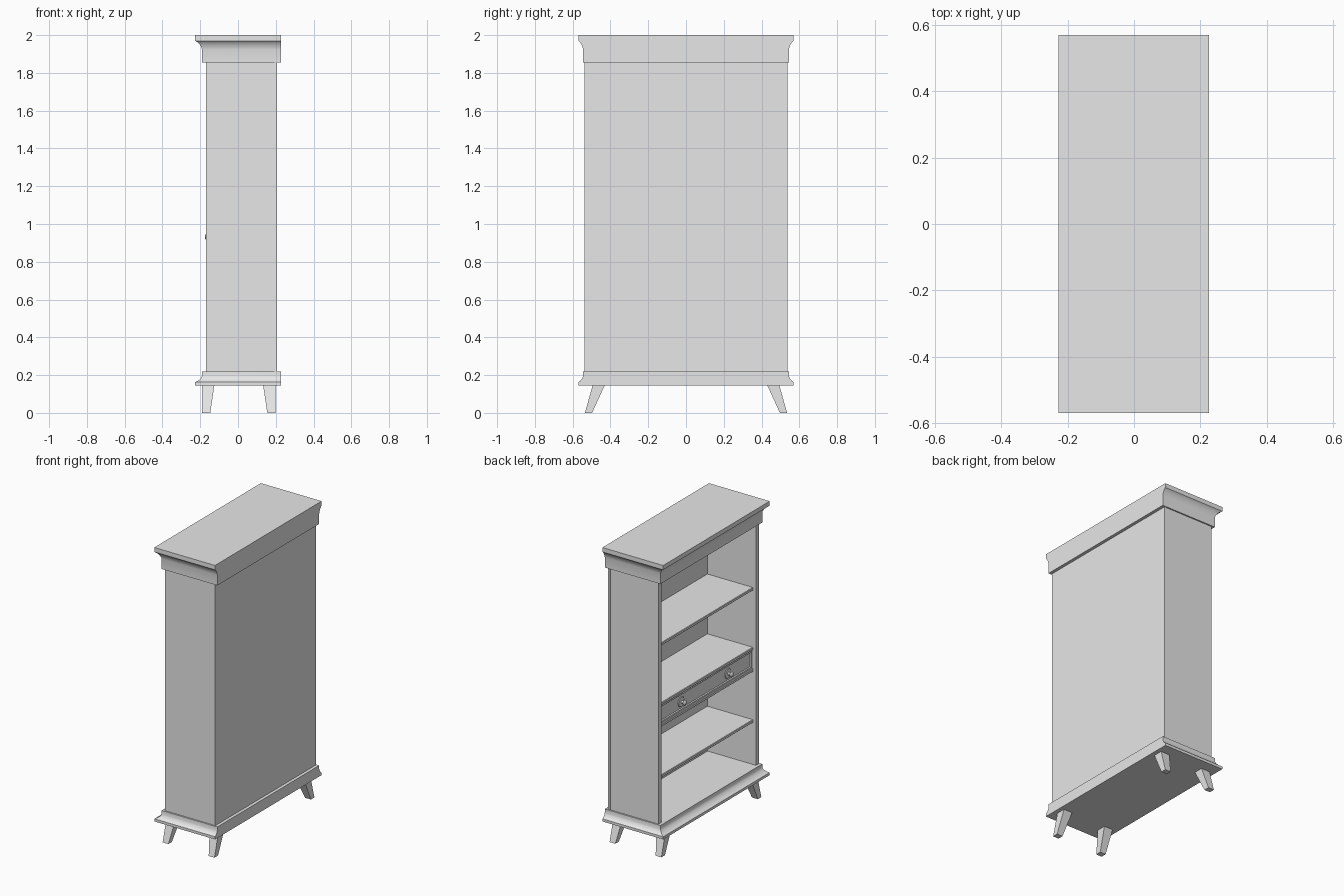
import bpy, bmesh, math
from mathutils import Matrix

cube = bpy.data.objects.get("Cube")
if cube:
    bpy.data.objects.remove(cube, do_unlink=True)

paint = bpy.data.materials.new("light_grey_paint")
paint.use_nodes = True
GREY = (0.8, 0.8, 0.8, 1)
paint.diffuse_color = GREY
paint.node_tree.nodes["Principled BSDF"].inputs["Base Color"].default_value = GREY


def finish(name, bm, smooth=False):
    bmesh.ops.recalc_face_normals(bm, faces=bm.faces)
    mesh = bpy.data.meshes.new(name)
    bm.to_mesh(mesh)
    bm.free()
    mesh.materials.append(paint)
    ob = bpy.data.objects.new(name, mesh)
    bpy.context.scene.collection.objects.link(ob)
    if smooth:
        bpy.ops.object.select_all(action='DESELECT')
        ob.select_set(True)
        bpy.context.view_layer.objects.active = ob
        bpy.ops.object.shade_smooth_by_angle(angle=math.radians(28))
    return ob


def loft(name, rects, smooth=False):
    """Stack of level rectangles (x0, x1, y0, y1, z) skinned into a solid."""
    bm = bmesh.new()
    rings = [[bm.verts.new((x, y, z)) for x, y in
              ((x0, y0), (x1, y0), (x1, y1), (x0, y1))]
             for x0, x1, y0, y1, z in rects]
    for a, b in zip(rings, rings[1:]):
        for i in range(4):
            j = (i + 1) % 4
            bm.faces.new((a[i], a[j], b[j], b[i]))
    bm.faces.new(rings[0][::-1])
    bm.faces.new(rings[-1])
    return finish(name, bm, smooth)


def box(name, x0, x1, y0, y1, z0, z1):
    return loft(name, [(x0, x1, y0, y1, z0), (x0, x1, y0, y1, z1)])


def moulding(name, profile):
    """Moulding running round three sides, flush at the back."""
    loft(name, [(-0.19 - 0.038 * t, 0.227, -0.545 - 0.025 * t, 0.545 + 0.025 * t, z)
                for t, z in profile], smooth=True)


def cove(z_in, z_out, steps=6):
    """Concave sweep from the inner face out to the lip."""
    angles = [math.pi / 2 * i / steps for i in range(steps + 1)]
    return [(0.55 * (1 - math.cos(a)) + 0.45 * i / steps,
             z_in + (z_out - z_in) * (0.5 * math.sin(a) + 0.5 * i / steps))
            for i, a in enumerate(angles)]


# Crown and plinth
moulding("crown", [(0, 1.855)] + cove(1.925, 1.97) + [(1, 2.0)])
moulding("plinth", [(1, 0.145), (1, 0.163)] + cove(0.195, 0.163)[-2::-1] + [(0, 0.22)])

# Carcass
FRONT, BACK, INNER = -0.15, 0.197, 0.506
for side, s in (("right", -1), ("left", 1)):
    y0, y1 = sorted((s * INNER, s * 0.536))
    box(side + "_side_panel", -0.17, BACK, y0, y1, 0.22, 1.855)
box("back_panel", BACK - 0.005, 0.206, -0.538, 0.538, 0.22, 1.855)

# Shelves
for name, top in (("upper", 1.42), ("middle", 1.015), ("drawer", 0.87), ("lower", 0.525)):
    shelf = box(name + "_shelf", FRONT, BACK, -INNER, INNER, top - 0.02, top)
    nose = shelf.modifiers.new("soft_edge", 'BEVEL')
    nose.width = 0.003

# Drawer with a recessed front panel
drawer = box("drawer", FRONT + 0.006, 0.18, -INNER + 0.003, INNER - 0.003, 0.873, 0.993)
bm = bmesh.new()
bm.from_mesh(drawer.data)
face = min(bm.faces, key=lambda f: f.calc_center_median().x)
bmesh.ops.inset_region(bm, faces=[face], thickness=0.015)
bmesh.ops.inset_region(bm, faces=[face], thickness=0.006, depth=-0.006)
bm.to_mesh(drawer.data)
bm.free()

# Turned knobs: (distance from drawer face, radius)
KNOB = [(0, 0), (0, 0.034), (0.004, 0.032), (0.006, 0.01), (0.017, 0.008),
        (0.022, 0.015), (0.027, 0.018), (0.032, 0.015), (0.036, 0.008), (0.037, 0)]
for name, y in (("right", -0.25), ("left", 0.25)):
    bm = bmesh.new()
    pts = [bm.verts.new((-d, r, 0)) for d, r in KNOB]
    edges = [bm.edges.new(pair) for pair in zip(pts, pts[1:])]
    bmesh.ops.spin(bm, geom=pts + edges, cent=(0, 0, 0), axis=(1, 0, 0),
                   angle=math.tau, steps=20, use_duplicate=False)
    bmesh.ops.remove_doubles(bm, verts=bm.verts, dist=0.0001)
    bmesh.ops.transform(bm, verts=bm.verts, matrix=Matrix.Translation((-0.139, y, 0.932)))
    finish(name + "_knob", bm, smooth=True)

# Splayed, tapered legs: outer face upright in x, leaning out in y
for depth, outer, sx in (("front", -0.19, 1), ("rear", 0.198, -1)):
    for side, s in (("right", -1), ("left", 1)):
        rects = []
        for width, ya, yb, z in ((0.043, 0.497, 0.535, 0), (0.065, 0.43, 0.494, 0.147)):
            x0, x1 = sorted((outer, outer + sx * width))
            y0, y1 = sorted((s * ya, s * yb))
            rects.append((x0, x1, y0, y1, z))
        loft(f"{depth}_{side}_leg", rects)
